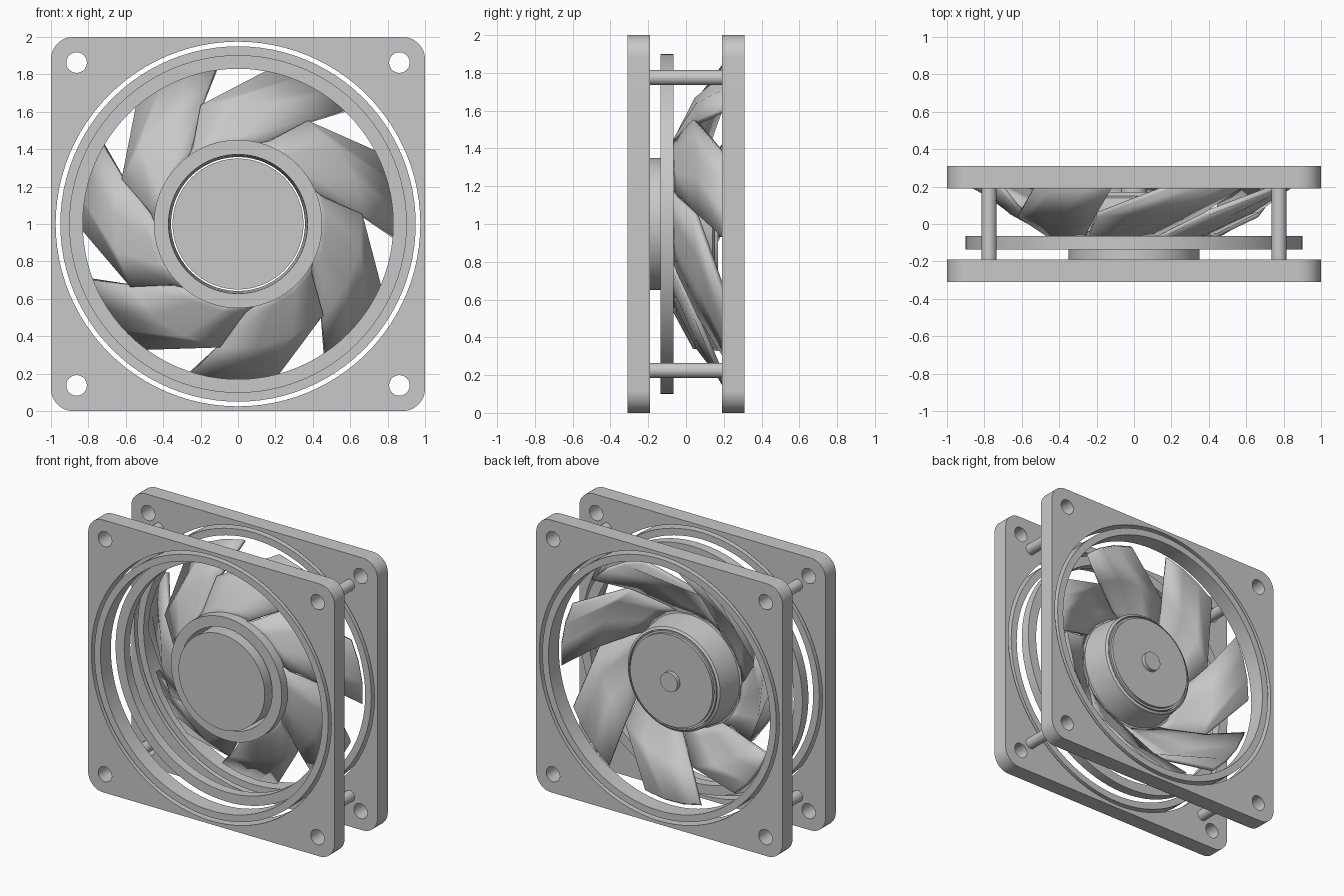
import bpy, bmesh, math
from mathutils import Vector

cube = bpy.data.objects.get("Cube")
if cube:
    bpy.data.objects.remove(cube, do_unlink=True)

grey = bpy.data.materials.new("light grey")
grey.use_nodes = True
colour = (0.58, 0.58, 0.58, 1)
grey.diffuse_color = colour
grey.node_tree.nodes["Principled BSDF"].inputs["Base Color"].default_value = colour


def finish(name, bm, angle=25):
    """Turn a bmesh into a shaded object with the shared material."""
    bmesh.ops.recalc_face_normals(bm, faces=bm.faces)
    mesh = bpy.data.meshes.new(name)
    bm.to_mesh(mesh)
    bm.free()
    mesh.materials.append(grey)
    obj = bpy.data.objects.new(name, mesh)
    bpy.context.collection.objects.link(obj)
    bpy.ops.object.select_all(action='DESELECT')
    obj.select_set(True)
    bpy.context.view_layer.objects.active = obj
    bpy.ops.object.shade_smooth_by_angle(angle=math.radians(angle))
    return obj


def circle(radius, cx=0, cz=0, n=96, start=0, sweep=math.tau):
    return [(cx + radius * math.cos(start + sweep * i / n),
             cz + radius * math.sin(start + sweep * i / n)) for i in range(n)]


def lathe(name, profile, cx=0, cz=1, n=96, closed=True):
    """Spin (radius, y) points round an axis that runs front to back."""
    bm = bmesh.new()
    loops = [[bm.verts.new((x, y, z)) for x, z in circle(r, cx, cz, n)] for r, y in profile]
    pairs = list(zip(loops, loops[1:] + loops[:1])) if closed else list(zip(loops, loops[1:]))
    for a, b in pairs:
        for i in range(n):
            j = (i + 1) % n
            bm.faces.new((a[i], a[j], b[j], b[i]))
    if not closed:
        bm.faces.new(loops[0])
        bm.faces.new(loops[-1])
    return finish(name, bm)


def tube(name, outer, inner, y0, y1):
    return lathe(name, [(outer, y0), (outer, y1), (inner, y1), (inner, y0)])


def rod(name, radius, y0, y1, cx=0, cz=1, n=96):
    return lathe(name, [(radius, y0), (radius, y1)], cx, cz, n, closed=False)


# Square frame plates with rounded corners, a round opening and screw holes
def frame_plate(name, y):
    corner = 0.12
    outline = []
    for k, (sx, sz) in enumerate([(1, 1), (-1, 1), (-1, -1), (1, -1)]):
        c = 1 - corner
        outline += circle(corner, sx * c, sz * c, 12, k * math.pi / 2, math.pi / 2)
        end = (k + 1) * math.pi / 2
        outline.append((sx * c + corner * math.cos(end), sz * c + corner * math.sin(end)))
    loops = [outline, circle(0.975)]
    loops += [circle(0.055, sx * 0.863, sz * 0.863, 32) for sx in (-1, 1) for sz in (-1, 1)]
    curve = bpy.data.curves.new(name + "_outline", 'CURVE')
    curve.dimensions = '2D'
    curve.fill_mode = 'BOTH'
    curve.extrude = 0.06
    for pts in loops:
        spline = curve.splines.new('POLY')
        spline.points.add(len(pts) - 1)
        for p, (x, z) in zip(spline.points, pts):
            p.co = (x, z, 0, 1)
        spline.use_cyclic_u = True
    temp = bpy.data.objects.new(name + "_outline", curve)
    bpy.context.collection.objects.link(temp)
    mesh = bpy.data.meshes.new_from_object(temp.evaluated_get(bpy.context.evaluated_depsgraph_get()))
    bpy.data.objects.remove(temp, do_unlink=True)
    bm = bmesh.new()
    bm.from_mesh(mesh)
    bpy.data.meshes.remove(mesh)
    bmesh.ops.remove_doubles(bm, verts=bm.verts, dist=0.0005)
    for v in bm.verts:
        v.co = Vector((v.co.x, y - v.co.z, v.co.y + 1))
    finish(name, bm)


for side, y in (("front", -0.25), ("back", 0.25)):
    frame_plate(side + "_plate", y)
    tube(side + "_duct_ring", 0.95, 0.9, y - 0.06, y + 0.06)

# Pillars between the plates
for sx, sname in ((-1, "right"), (1, "left")):
    for sz, zname in ((-1, "lower"), (1, "upper")):
        rod(f"{zname}_{sname}_pillar", 0.04, -0.19, 0.19, sx * 0.775, 1 + sz * 0.775, 32)

# Inner ring, rotor hub, motor core and shaft
tube("rotor_ring", 0.9, 0.83, -0.135, -0.065)
lathe("rotor_hub", [(0.45, -0.135), (0.45, -0.06), (0.4, -0.05), (0.375, 0.14),
                    (0.358, 0.15), (0.372, -0.135)])
lathe("motor_core", [(0.35, -0.19), (0.35, 0.15), (0.335, 0.15), (0.335, 0.17)], closed=False)
rod("shaft", 0.07, 0.16, 0.2, n=48)

# Swept blades flaring back from the hub: each row is
# (radius, y, angle) at the leading and trailing edge
ROWS = [((0.42, -0.075, 186), (0.42, -0.06, 128)),
        ((0.47, -0.05, 172), (0.47, -0.035, 122)),
        ((0.66, 0.05, 159), (0.66, 0.075, 107)),
        ((0.86, 0.205, 128), (0.86, 0.225, 97))]
BLADES, COLUMNS = 7, 4


def blade(index):
    bm = bmesh.new()
    grid = []
    for lead, trail in ROWS:
        line = []
        for c in range(COLUMNS):
            r, y, a = Vector(lead).lerp(Vector(trail), c / (COLUMNS - 1))
            a = math.radians(a) + index * math.tau / BLADES
            line.append(bm.verts.new((r * math.cos(a), y, 1 + r * math.sin(a))))
        grid.append(line)
    for a, b in zip(grid, grid[1:]):
        for c in range(COLUMNS - 1):
            bm.faces.new((a[c], a[c + 1], b[c + 1], b[c]))
    obj = finish(f"blade_{index + 1}", bm, 12)
    mod = obj.modifiers.new("thickness", 'SOLIDIFY')
    mod.thickness = 0.03
    mod.offset = 0


for i in range(BLADES):
    blade(i)
